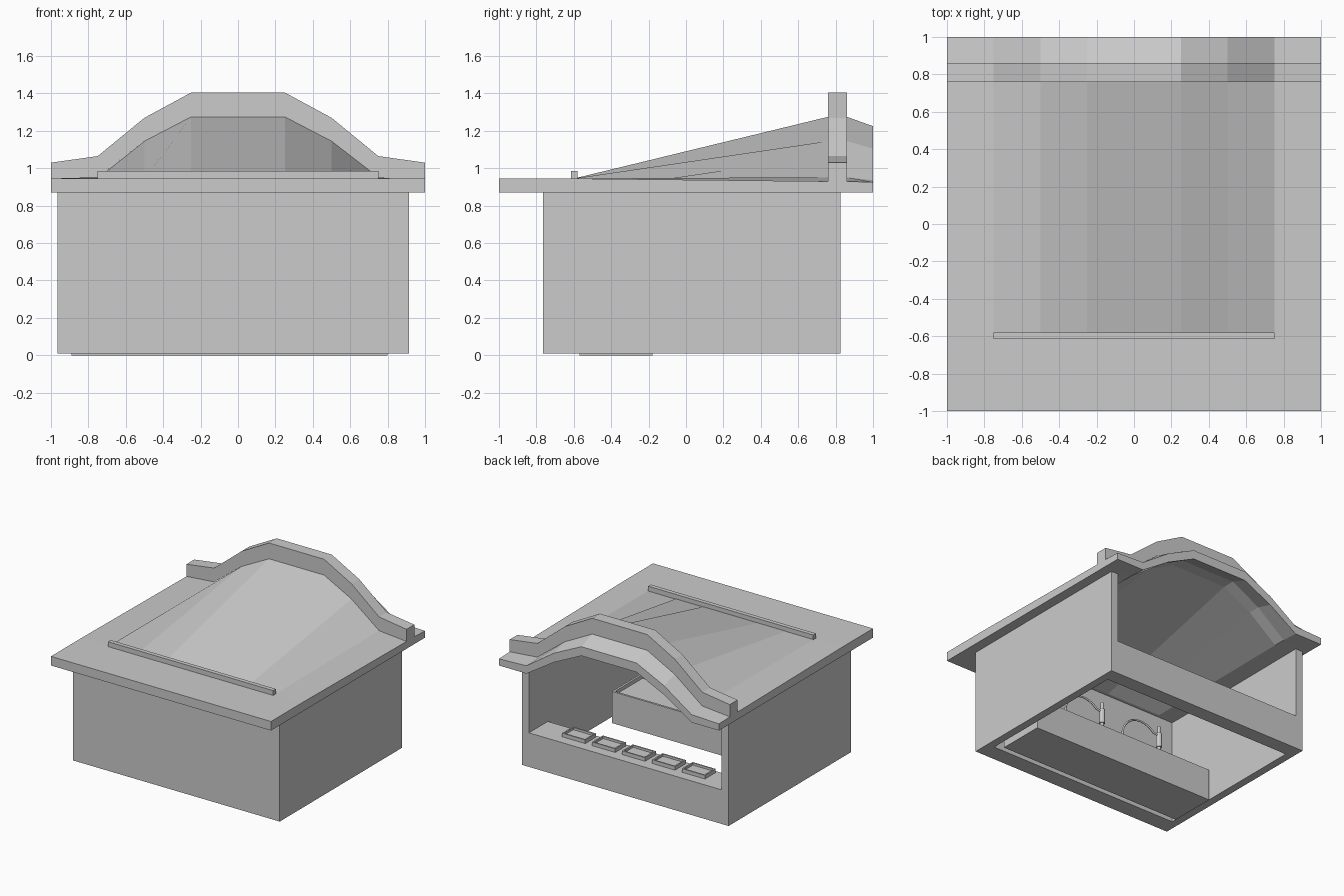
import bpy, bmesh, math

if "Cube" in bpy.data.objects:
    bpy.data.objects.remove(bpy.data.objects["Cube"])


def finish(name, bm):
    bmesh.ops.recalc_face_normals(bm, faces=bm.faces)
    me = bpy.data.meshes.new(name)
    bm.to_mesh(me)
    bm.free()
    ob = bpy.data.objects.new(name, me)
    bpy.context.collection.objects.link(ob)
    return ob


def add_box(bm, x0, x1, y0, y1, z0, z1):
    vs = bmesh.ops.create_cube(bm, size=1)["verts"]
    for v in vs:
        v.co.x = x0 if v.co.x < 0 else x1
        v.co.y = y0 if v.co.y < 0 else y1
        v.co.z = z0 if v.co.z < 0 else z1
    return vs


def box(name, *dims):
    bm = bmesh.new()
    add_box(bm, *dims)
    return finish(name, bm)


def tray(name, x0, x1, y0, y1, z0, z1, rim, depth):
    # box with a sunken top
    bm = bmesh.new()
    add_box(bm, x0, x1, y0, y1, z0, z1)
    top = max(bm.faces, key=lambda f: f.calc_center_median().z)
    bmesh.ops.inset_individual(bm, faces=[top], thickness=rim)
    new = bmesh.ops.extrude_discrete_faces(bm, faces=[top])["faces"]
    bmesh.ops.translate(bm, verts=new[0].verts, vec=(0, 0, -depth))
    return finish(name, bm)


def loft(name, rings):
    # closed rings joined in order, capped at both ends
    bm = bmesh.new()
    rows = [[bm.verts.new(p) for p in r] for r in rings]
    n = len(rows[0])
    for a, b in zip(rows, rows[1:]):
        for i in range(n):
            j = (i + 1) % n
            bm.faces.new((a[i], a[j], b[j], b[i]))
    bm.faces.new(rows[0])
    bm.faces.new(rows[-1])
    return finish(name, bm)


def mirrored(half):
    return [(-x, z) for x, z in half] + [(x, z) for x, z in reversed(half)]


# roof: flat front edge swelling into a faceted vault at the back
xs = (1, 0.75, 0.5, 0.25)
flat = mirrored([(x, 0.945) for x in xs])
arch = mirrored(list(zip(xs, (0.93, 0.952, 1.145, 1.275))))
back = mirrored(list(zip(xs, (0.925, 0.935, 1.105, 1.225))))


def roof_ring(y, prof):
    under = [(x, y, max(z - 0.075, 0.87)) for x, z in reversed(prof)]
    return [(x, y, z) for x, z in prof] + under


loft("roof", [roof_ring(y, p) for y, p in
              ((-1, flat), (-0.6, flat), (0.76, arch), (0.86, arch), (1, back))])

# raised arched parapet along the vault
crest = mirrored(list(zip(xs, (1.03, 1.065, 1.27, 1.405))))
loft("parapet", [[(x, y, z) for x, z in crest] +
                 [(x, y, z - 0.01) for x, z in reversed(arch)] for y in (0.76, 0.86)])

# front roof strip
box("roof_strip", -0.75, 0.75, -0.615, -0.58, 0.94, 0.985)

# walls, with an open serving side at the back and no floor
box("front_wall", -0.965, 0.915, -0.765, -0.625, 0.01, 0.88)
box("left_wall", -0.965, -0.9, -0.625, 0.825, 0.01, 0.88)
box("right_wall", 0.85, 0.915, -0.625, 0.825, 0.01, 0.88)
box("back_half_wall", -0.9, 0.85, 0.705, 0.825, 0.01, 0.25)
box("serving_counter", -0.9, 0.85, 0.58, 0.825, 0.25, 0.29)

# five trays on the serving counter
for i in range(5):
    x = -0.585 + i * 0.272
    tray("tray_%d" % (i + 1), x - 0.105, x + 0.105, 0.6, 0.74, 0.29, 0.32, 0.016, 0.018)

# inner sink counter
tray("sink_counter", -0.89, 0.80, -0.57, -0.18, 0, 0.26, 0.025, 0.03)


def cylinder(name, x, y, z0, z1, r):
    bm = bmesh.new()
    bmesh.ops.create_cone(bm, cap_ends=True, segments=12, radius1=r, radius2=r, depth=z1 - z0)
    bmesh.ops.translate(bm, verts=bm.verts, vec=(x, y, (z0 + z1) / 2))
    finish(name, bm)


# two gooseneck taps with hanging spray heads
for k, x in enumerate((0.36, -0.2), 1):
    y, r = -0.375, 0.18
    path = [(x, y, 0.23), (x, y, 0.4)]
    path += [(x - r + r * math.cos(a), y, 0.4 + r * math.sin(a))
             for a in (math.pi * i / 12 for i in range(1, 10))]
    path.append((x - 2 * r, y, 0.52))
    cu = bpy.data.curves.new("tap_pipe_%d" % k, "CURVE")
    cu.dimensions = "3D"
    cu.bevel_depth = 0.008
    cu.bevel_resolution = 1
    cu.use_fill_caps = True
    sp = cu.splines.new("POLY")
    sp.points.add(len(path) - 1)
    for p, c in zip(sp.points, path):
        p.co = (*c, 1)
    bpy.context.collection.objects.link(bpy.data.objects.new("tap_pipe_%d" % k, cu))
    cylinder("tap_base_%d" % k, x, y, 0.23, 0.27, 0.03)
    cylinder("spray_head_%d" % k, x - 2 * r, y, 0.42, 0.54, 0.022)
    cylinder("spray_neck_%d" % k, x - 2 * r, y, 0.54, 0.6, 0.012)
    cylinder("spray_stem_%d" % k, x - 2 * r, y, 0.23, 0.42, 0.014)
